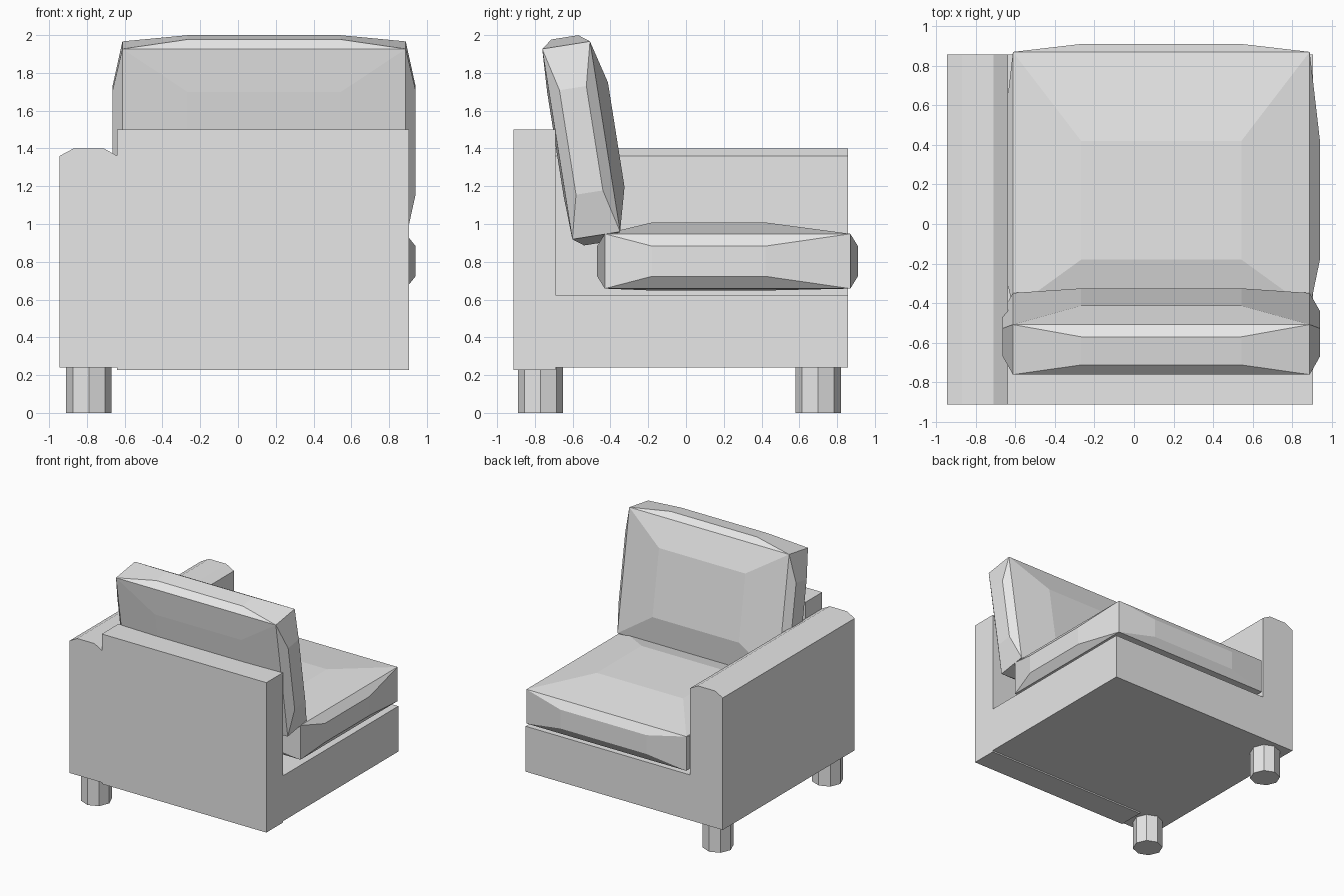
import bpy, bmesh
from math import radians
from mathutils import Vector, Matrix

cube = bpy.data.objects.get("Cube")
if cube:
    bpy.data.objects.remove(cube, do_unlink=True)

grey = bpy.data.materials.new("light_grey_fabric")
grey.use_nodes = True
grey.diffuse_color = (0.8, 0.8, 0.8, 1)
grey.node_tree.nodes["Principled BSDF"].inputs["Base Color"].default_value = (0.8, 0.8, 0.8, 1)


def finish(name, bm):
    bmesh.ops.recalc_face_normals(bm, faces=bm.faces)
    mesh = bpy.data.meshes.new(name)
    bm.to_mesh(mesh)
    bm.free()
    mesh.materials.append(grey)
    obj = bpy.data.objects.new(name, mesh)
    bpy.context.collection.objects.link(obj)
    return obj


def box(name, low, high):
    low, high = Vector(low), Vector(high)
    bm = bmesh.new()
    bmesh.ops.create_cube(bm, size=1)
    bmesh.ops.scale(bm, vec=high - low, verts=bm.verts)
    bmesh.ops.translate(bm, vec=(low + high) / 2, verts=bm.verts)
    return finish(name, bm)


def cushion(name, half, inner, bulge, flat_bulge, inner_shift=0.0):
    """Box whose faces each swell out to a smaller inset panel."""
    bm = bmesh.new()
    bmesh.ops.create_cube(bm, size=2)
    sides = list(bm.faces)
    normals = [f.normal.copy() for f in sides]
    bmesh.ops.scale(bm, vec=half, verts=bm.verts)
    bmesh.ops.inset_individual(bm, faces=sides, thickness=0.02)
    for face, normal in zip(sides, normals):
        axis = max(range(3), key=lambda i: abs(normal[i]))
        for v in face.verts:
            for i in range(3):
                sign = 1 if v.co[i] > 0 else -1
                if i == axis:
                    swell = flat_bulge if normal.z < -0.5 else bulge[i]
                    v.co[i] = sign * (half[i] + swell)
                else:
                    v.co[i] = sign * inner[i] + (inner_shift if i == 1 else 0)
    return finish(name, bm)


# Frame: base and back panel
box("seat_base", (-0.64, -0.69, 0.24), (0.905, 0.857, 0.625))
box("back_panel", (-0.64, -0.912, 0.228), (0.905, -0.69, 1.50))

# Single armrest with chamfered top, extruded along y
profile = [(-0.945, 0.24), (-0.638, 0.24), (-0.638, 1.36),
           (-0.71, 1.40), (-0.87, 1.40), (-0.945, 1.36)]
bm = bmesh.new()
end = bm.faces.new([bm.verts.new((x, -0.912, z)) for x, z in profile])
swept = bmesh.ops.extrude_face_region(bm, geom=[end])["geom"]
bmesh.ops.translate(bm, vec=(0, 1.769, 0),
                    verts=[v for v in swept if isinstance(v, bmesh.types.BMVert)])
finish("armrest", bm)

# Loose cushions
seat = cushion("seat_cushion", (0.75, 0.65, 0.145), (0.405, 0.3, 0.08),
               (0.052, 0.04, 0.06), 0.01, -0.1)
seat.location = (0.138, 0.22, 0.803)
back = cushion("back_cushion", (0.75, 0.51, 0.128), (0.405, 0.28, 0.072),
               (0.052, 0.042, 0.06), 0.01)
back.location = (0.138, -0.555, 1.443)
back.rotation_euler.x = radians(-81)

# Eight-sided legs under the armrest
for name, y in (("back_panel_leg", -0.77), ("seat_front_leg", 0.70)):
    bm = bmesh.new()
    bmesh.ops.create_cone(bm, cap_ends=True, segments=8, radius1=0.12, radius2=0.12,
                          depth=0.24, matrix=Matrix.Translation((-0.79, y, 0.12)))
    finish(name, bm)
